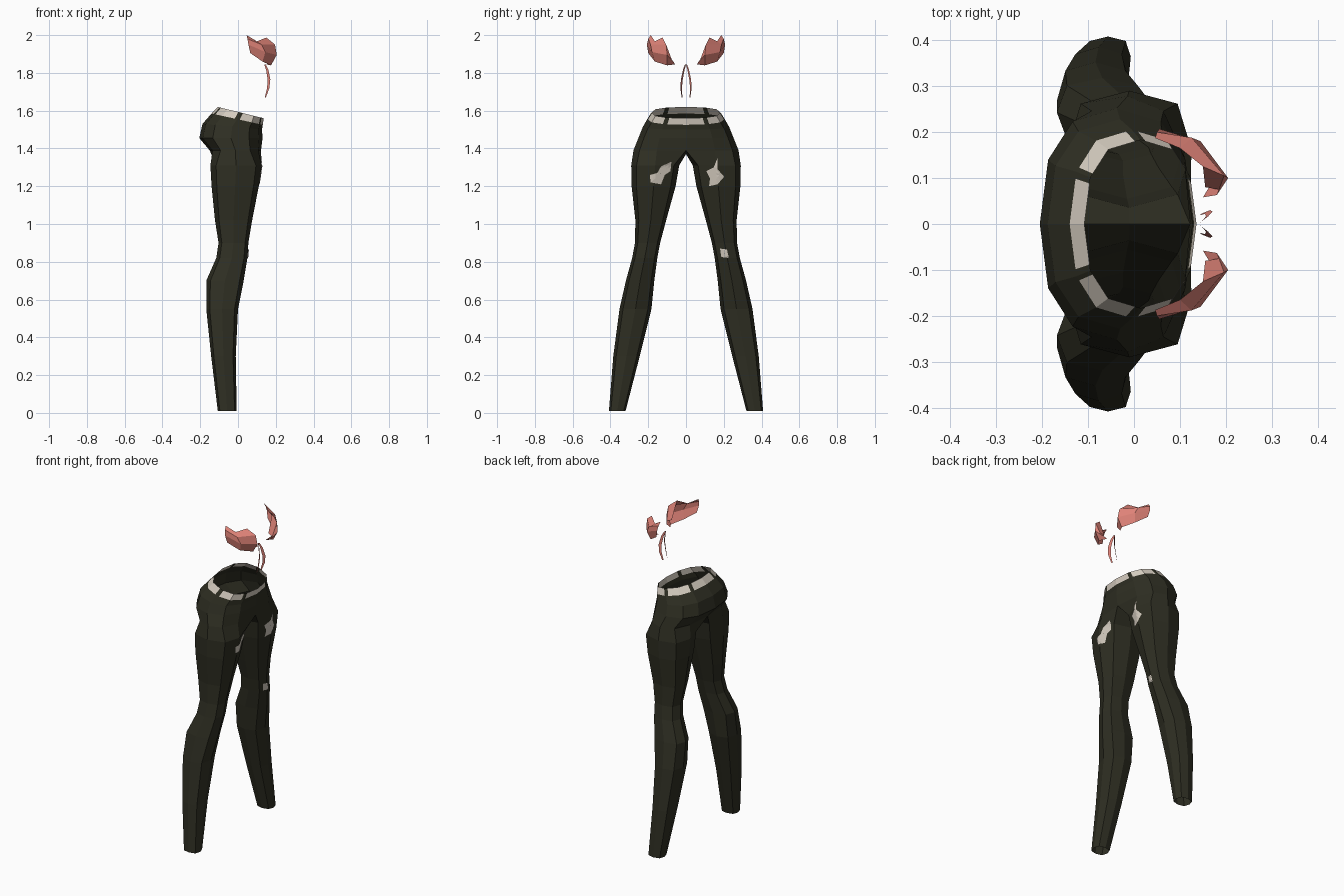
import bpy, bmesh, math
from mathutils import Vector
from mathutils.bvhtree import BVHTree

if "Cube" in bpy.data.objects:
    bpy.data.objects.remove(bpy.data.objects["Cube"])


def material(name, rgb):
    m = bpy.data.materials.new(name)
    m.diffuse_color = (*rgb, 1)
    m.use_nodes = True
    m.node_tree.nodes["Principled BSDF"].inputs["Base Color"].default_value = m.diffuse_color
    return m


DARK = material("dark olive cloth", (0.027, 0.027, 0.016))
PALE = material("pale cream", (0.66, 0.60, 0.52))
PINK = material("coral pink", (0.75, 0.23, 0.19))


def finish(name, bm, mats, mirror=True):
    bmesh.ops.recalc_face_normals(bm, faces=bm.faces)
    me = bpy.data.meshes.new(name)
    bm.to_mesh(me)
    ob = bpy.data.objects.new(name, me)
    bpy.context.collection.objects.link(ob)
    for m in mats:
        me.materials.append(m)
    if mirror:
        mod = ob.modifiers.new("mirror", 'MIRROR')
        mod.use_axis = (False, True, False)
    return ob


def grid(bm, rows):
    """Quads between neighbouring rows of points."""
    vs = [[bm.verts.new(p) for p in r] for r in rows]
    for a, b in zip(vs, vs[1:]):
        for i in range(len(a) - 1):
            bm.faces.new((a[i], a[i + 1], b[i + 1], b[i]))


def leg_ring(z, xb, xf, yi, yo):
    cx, rx, cy, ry = (xb + xf) / 2, (xf - xb) / 2, (yi + yo) / 2, (yo - yi) / 2
    pts = []
    for i in range(8):
        a, s = math.radians(45 * i), 1.1 if i % 2 else 1
        pts.append((cx + rx * s * math.sin(a), cy + ry * s * math.cos(a), z))
    return pts


def hip_corner(spec, k):
    """k = 0 front centre ... 6 back centre, tilted ring."""
    zb, zf, xb, xf, ry = spec
    c, s = math.cos(k * math.pi / 6), math.sin(k * math.pi / 6)
    x = (xb + xf) / 2 + (xf - xb) / 2 * math.copysign(abs(c) ** 0.8, c)
    y = 0.0 if k in (0, 6) else ry * abs(s) ** 0.85
    return Vector((x, y, zb + (zf - zb) * (x - xb) / (xf - xb)))


def hip_point(spec, deg):
    k = min(int(deg // 30), 5)
    return hip_corner(spec, k).lerp(hip_corner(spec, k + 1), deg / 30 - k)


# z, back x, front x, inner y, outer y
LEG = [(0.01, -0.107, -0.007, 0.32, 0.408),
       (0.30, -0.142, -0.012, 0.245, 0.385),
       (0.55, -0.168, 0.000, 0.183, 0.352),
       (0.70, -0.168, 0.030, 0.168, 0.318),
       (0.82, -0.115, 0.050, 0.152, 0.285),
       (0.90, -0.103, 0.055, 0.137, 0.270),
       (1.02, -0.122, 0.075, 0.105, 0.268),
       (1.20, -0.140, 0.110, 0.055, 0.288),
       (1.31, -0.146, 0.125, 0.036, 0.290)]
# back z, front z, back x, front x, half width
HIP = [(1.39, 1.39, -0.150, 0.122, 0.278),
       (1.455, 1.455, -0.205, 0.130, 0.252),
       (1.53, 1.50, -0.188, 0.127, 0.228),
       (1.585, 1.525, -0.140, 0.131, 0.205),
       (1.62, 1.56, -0.108, 0.136, 0.183)]
ORDER = (3, 2, 1, 0, 7, 6, 5)

# trousers: leg loops that open into half hip loops
bm = bmesh.new()
rings = [[bm.verts.new(p) for p in leg_ring(*s)] for s in LEG]
for n, spec in enumerate(HIP[:4]):
    ring = [None] * 8
    for k, i in enumerate(ORDER):
        ring[i] = bm.verts.new(hip_corner(spec, k))
    if n == 0:
        ring[4] = bm.verts.new((-0.01, 0, 1.37))
    rings.append(ring)
for a, b in zip(rings, rings[1:]):
    for i in range(8):
        q = (a[i], a[(i + 1) % 8], b[(i + 1) % 8], b[i])
        if None not in q:
            bm.faces.new(q)
bm.normal_update()
tree = BVHTree.FromBMesh(bm)
finish("trousers", bm, [DARK])
bm.free()

# waistband: pale strips with dark loops between them
bm = bmesh.new()
stops = [0, 26, 30, 34, 60, 85, 90, 95, 120, 146, 150, 154, 180]
grid(bm, [[hip_point(s, d) for d in stops] for s in HIP[3:]])
bm.faces.ensure_lookup_table()
for f, (a, b) in zip(bm.faces, zip(stops, stops[1:])):
    f.material_index = 0 if b - a < 10 else 1
finish("waistband", bm, [DARK, PALE])
bm.free()


# worn patches: outlines projected on the front of the legs
def patch(name, outline):
    side = 1 if outline[0][0] > 0 else -1
    c = Vector((sum(p[0] for p in outline), sum(p[1] for p in outline))) / len(outline)
    loop = []
    for i, p in enumerate(outline):
        p, q = Vector(p), Vector(outline[(i + 1) % len(outline)])
        loop += [p, p.lerp(q, 0.5)]
    rows = []
    for t in (1, 0.75, 0.5, 0.25, 0.02):
        row = []
        for p in loop + loop[:1]:
            y, z = c.lerp(p, t)
            hit, nor, _, _ = tree.ray_cast(Vector((1, abs(y), z)), Vector((-1, 0, 0)))
            row.append((hit.x + 0.005, y + 0.002 * side, z))
        rows.append(row)
    b = bmesh.new()
    grid(b, rows)
    bmesh.ops.remove_doubles(b, verts=b.verts, dist=0.0005)
    finish(name, b, [PALE], mirror=False)
    b.free()


patch("left_thigh_patch", [(0.165, 1.35), (0.145, 1.30), (0.105, 1.28), (0.125, 1.24),
                           (0.12, 1.20), (0.165, 1.21), (0.20, 1.25), (0.165, 1.29)])
patch("right_thigh_patch", [(-0.075, 1.33), (-0.13, 1.305), (-0.15, 1.27), (-0.19, 1.26),
                            (-0.185, 1.22), (-0.13, 1.21), (-0.11, 1.26), (-0.08, 1.28)])
patch("knee_patch", [(0.178, 0.87), (0.185, 0.825), (0.225, 0.82), (0.215, 0.865)])

# top cups: faceted open shells, bottom, middle and top edges
bm = bmesh.new()
grid(bm, [
    [(0.150, 0.058, 1.845), (0.175, 0.10, 1.84), (0.13, 0.165, 1.86), (0.065, 0.200, 1.905)],
    [(0.180, 0.063, 1.855), (0.205, 0.10, 1.895), (0.145, 0.180, 1.91), (0.055, 0.207, 1.95)],
    [(0.185, 0.075, 1.870), (0.196, 0.105, 1.95), (0.125, 0.188, 1.95), (0.050, 0.200, 1.98)],
    [(0.155, 0.080, 1.880), (0.15, 0.125, 1.987), (0.10, 0.165, 1.967), (0.046, 0.187, 2.00)]])
finish("top_cups", bm, [PINK])
bm.free()

# hanging tie ribbons
bm = bmesh.new()
path = [(0.143, 0.003, 1.845, 0.004), (0.155, 0.012, 1.815, 0.006), (0.164, 0.022, 1.765, 0.007),
        (0.160, 0.026, 1.720, 0.006), (0.145, 0.021, 1.670, 0.003)]
grid(bm, [[(x - w, y - w * 0.7, z), (x + w, y + w * 0.7, z)] for x, y, z, w in path])
finish("tie_ribbons", bm, [PINK])
bm.free()
